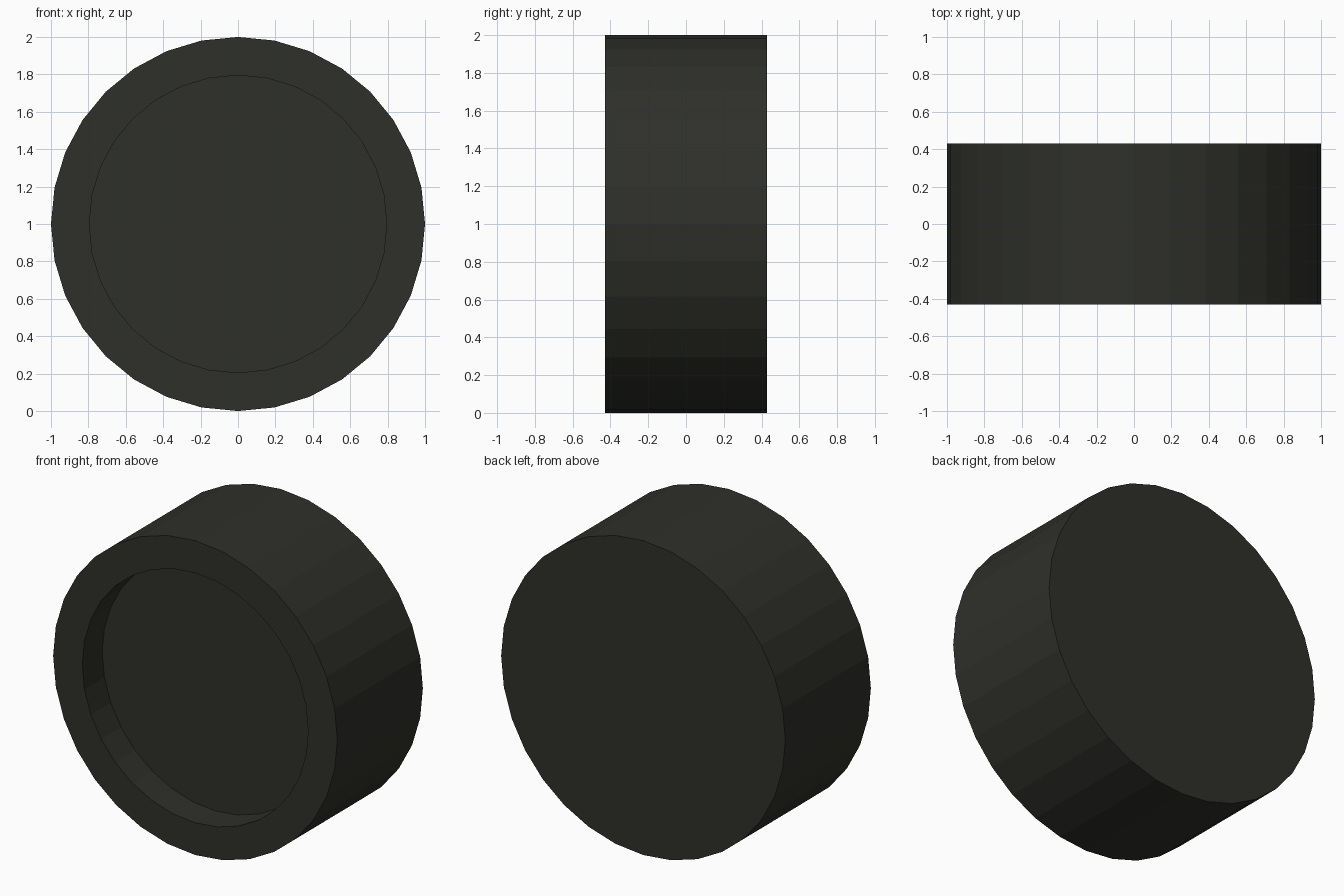
import bpy, bmesh, math

if "Cube" in bpy.data.objects:
    bpy.data.objects.remove(bpy.data.objects["Cube"])

SIDES = 32
OUTER_R, INNER_R = 1.0, 0.795
HALF_WIDTH, RECESS = 0.43, 0.2

bm = bmesh.new()


def ring(radius, y):
    """Ring of vertices around the wheel axis (y), centred at z = 1."""
    return [bm.verts.new((radius * math.cos(2 * math.pi * i / SIDES), y,
                          1 + radius * math.sin(2 * math.pi * i / SIDES)))
            for i in range(SIDES)]


def bridge(a, b):
    for i in range(SIDES):
        j = (i + 1) % SIDES
        bm.faces.new((a[i], a[j], b[j], b[i]))


# Back disc, tread, front rim, recess wall and recess floor
profile = [(OUTER_R, HALF_WIDTH), (OUTER_R, -HALF_WIDTH),
           (INNER_R, -HALF_WIDTH), (INNER_R, -HALF_WIDTH + RECESS)]
rings = [ring(r, y) for r, y in profile]
for a, b in zip(rings, rings[1:]):
    bridge(a, b)
bm.faces.new(rings[0])
bm.faces.new(rings[-1])
bmesh.ops.recalc_face_normals(bm, faces=bm.faces)

mesh = bpy.data.meshes.new("wheel")
bm.to_mesh(mesh)
bm.free()
wheel = bpy.data.objects.new("wheel", mesh)
bpy.context.collection.objects.link(wheel)

# Dark rubber
rubber = bpy.data.materials.new("dark_rubber")
rubber.diffuse_color = (0.028, 0.028, 0.023, 1)
rubber.use_nodes = True
rubber.node_tree.nodes["Principled BSDF"].inputs["Base Color"].default_value = rubber.diffuse_color
mesh.materials.append(rubber)
